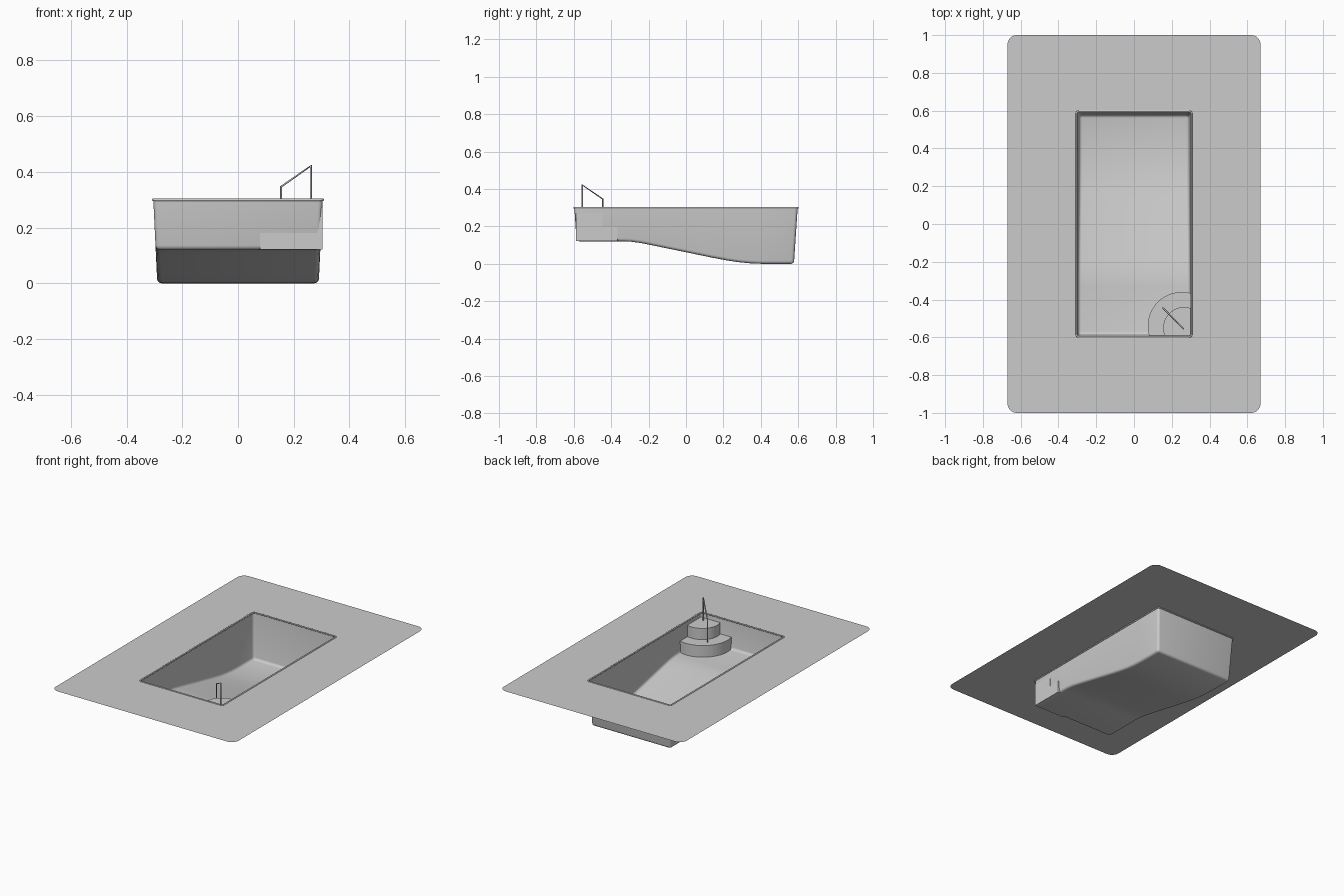
import bpy, bmesh
from math import radians, degrees, cos, sin, acos, asin, pi

if "Cube" in bpy.data.objects:
    bpy.data.objects.remove(bpy.data.objects["Cube"])

DECK_Z = 0.30
PX, PY = 0.304, 0.597   # pool opening half sizes


def finish(bm, name, smooth=False):
    me = bpy.data.meshes.new(name)
    bm.to_mesh(me)
    bm.free()
    ob = bpy.data.objects.new(name, me)
    bpy.context.collection.objects.link(ob)
    if smooth:
        bpy.ops.object.select_all(action='DESELECT')
        ob.select_set(True)
        bpy.context.view_layer.objects.active = ob
        bpy.ops.object.shade_smooth_by_angle(angle=radians(40))
    return ob


def rounded_rect(hx, hy, r, n=8):
    pts = []
    for k, (sx, sy) in enumerate([(1, 1), (-1, 1), (-1, -1), (1, -1)]):
        for i in range(n + 1):
            a = pi / 2 * (k + i / n)
            pts.append((sx * (hx - r) + r * cos(a), sy * (hy - r) + r * sin(a)))
    return pts


def tube(name, pts, radius, cyclic=False, res=2):
    cu = bpy.data.curves.new(name, 'CURVE')
    cu.dimensions = '3D'
    cu.bevel_depth = radius
    cu.bevel_resolution = res
    cu.use_fill_caps = True
    sp = cu.splines.new('POLY')
    sp.points.add(len(pts) - 1)
    for p, co in zip(sp.points, pts):
        p.co = (*co, 1)
    sp.use_cyclic_u = cyclic
    sp.use_smooth = True
    ob = bpy.data.objects.new(name, cu)
    bpy.context.collection.objects.link(ob)
    return ob


# Deck: flat sheet with rounded corners and the pool opening
bm = bmesh.new()
edges = []
for loop in (rounded_rect(0.67, 1.0, 0.05), rounded_rect(PX, PY, 0.012, 4)):
    vs = [bm.verts.new((x, y, DECK_Z)) for x, y in loop]
    edges += [bm.edges.new((vs[i - 1], vs[i])) for i in range(len(vs))]
bmesh.ops.triangle_fill(bm, edges=edges, use_beauty=True, normal=(0, 0, 1))
for f in bm.faces:
    f.normal_update()
    if f.normal.z < 0:
        f.normal_flip()
finish(bm, "deck")

# Basin: cross-sections along the floor profile, open at the top
profile = [(-0.585, 0.12), (-0.33, 0.12), (-0.29, 0.118), (-0.24, 0.111), (-0.18, 0.099),
           (0.0, 0.062), (0.14, 0.033), (0.22, 0.018), (0.28, 0.009), (0.34, 0.003),
           (0.41, 0.0), (0.577, 0.0)]
bm = bmesh.new()
rows = []
for i, (y, z) in enumerate(profile):
    ty = -PY if i == 0 else PY if i == len(profile) - 1 else y
    bx = PX - 0.047 * (DECK_Z - z)
    rows.append([bm.verts.new(c) for c in
                 ((-PX, ty, DECK_Z), (-bx, y, z), (bx, y, z), (PX, ty, DECK_Z))])
for a, b in zip(rows, rows[1:]):
    for k in range(3):
        bm.faces.new((a[k], a[k + 1], b[k + 1], b[k]))
bm.faces.new(rows[0][::-1])
bm.faces.new(rows[-1])
bm.normal_update()
sharp = [e for e in bm.edges if len(e.link_faces) == 2 and e.calc_face_angle(0) > radians(50)]
bmesh.ops.bevel(bm, geom=sharp, offset=0.016, segments=4, profile=0.5, affect='EDGES')
bm.normal_update()
# normals point into the pool
if sum(f.normal.z * f.calc_area() for f in bm.faces) < 0:
    bmesh.ops.reverse_faces(bm, faces=bm.faces[:])
finish(bm, "basin", True)

# Coping bead around the opening
tube("coping", [(x, y, DECK_Z) for x, y in rounded_rect(PX, PY, 0.012, 4)], 0.005, True)


# Corner entry steps: arcs clipped by the two walls
def step(name, cx, cy, r, z0, z1, wx=0.304, wy=-0.589, n=32):
    a0 = acos((wx - cx) / r)
    a1 = pi - asin((wy - cy) / r)
    pts = [(cx + r * cos(a0 + (a1 - a0) * i / n), cy + r * sin(a0 + (a1 - a0) * i / n))
           for i in range(n + 1)] + [(wx, wy)]
    bm = bmesh.new()
    f = bm.faces.new([bm.verts.new((x, y, z0)) for x, y in pts])
    ext = bmesh.ops.extrude_face_region(bm, geom=[f], use_keep_orig=True)
    for v in ext["geom"]:
        if isinstance(v, bmesh.types.BMVert):
            v.co.z = z1
    bmesh.ops.recalc_face_normals(bm, faces=bm.faces[:])
    finish(bm, name, True)


step("lower_step", 0.253, -0.54, 0.18, 0.121, 0.198)
step("upper_step", 0.265, -0.55, 0.11, 0.198, 0.272)

# Handrail: two posts joined by a sloping bar
tube("handrail", [(0.155, -0.446, 0.198), (0.155, -0.446, 0.347),
                  (0.262, -0.555, 0.422), (0.262, -0.555, 0.272)], 0.004)
